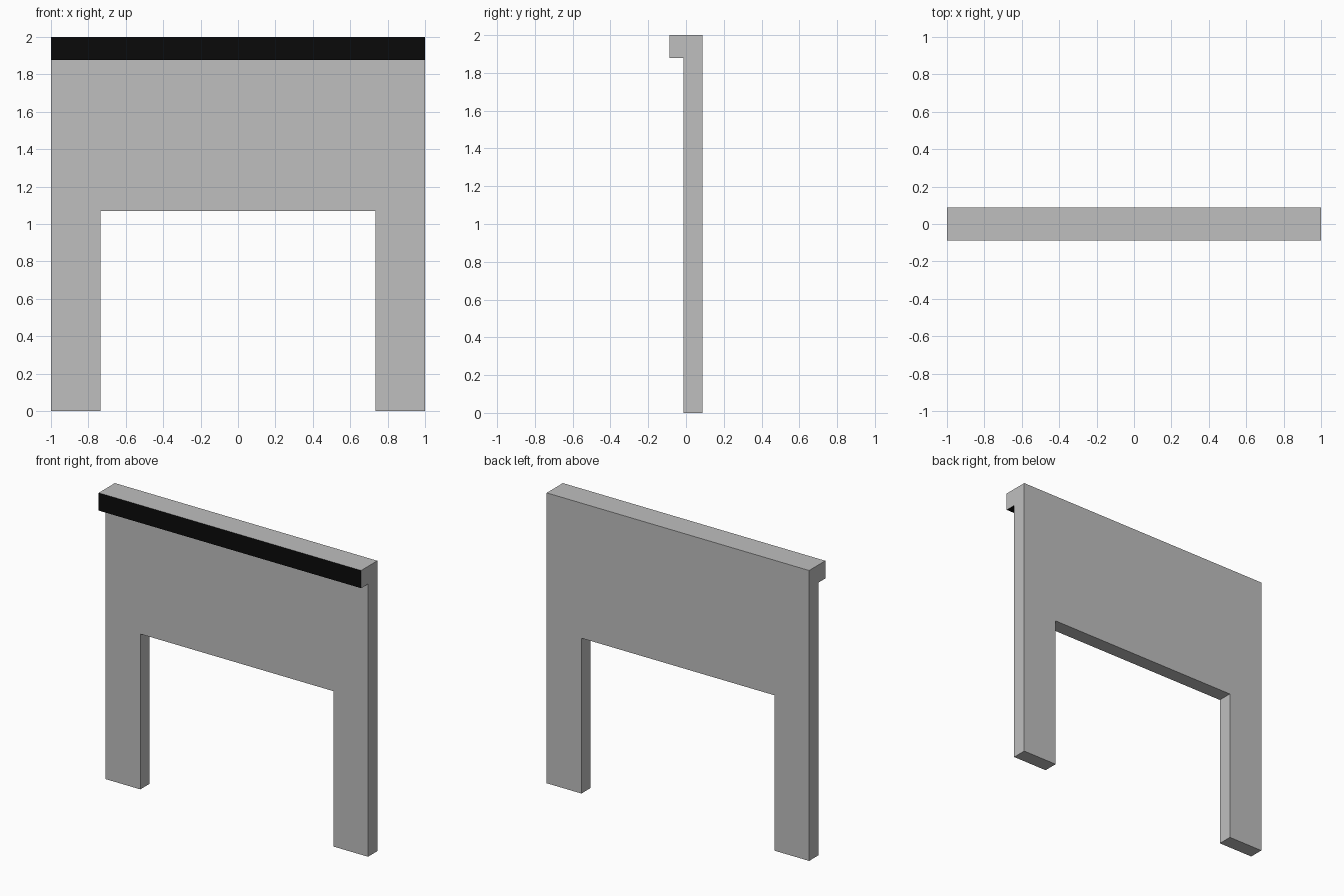
import bpy
import bmesh
from mathutils import Vector

cube = bpy.data.objects.get("Cube")
if cube:
    bpy.data.objects.remove(cube, do_unlink=True)

HALF, HEIGHT = 1.0, 2.0
OPEN_HALF, OPEN_TOP = 0.735, 1.07
FRONT, BACK = -0.013, 0.088
LIP_FRONT, LIP_BOTTOM = -0.088, 1.878


def make_material(name, value):
    mat = bpy.data.materials.new(name)
    mat.use_nodes = True
    color = (value, value, value, 1.0)
    mat.diffuse_color = color
    mat.node_tree.nodes["Principled BSDF"].inputs["Base Color"].default_value = color
    return mat


def extrude(bm, face, dy):
    result = bmesh.ops.extrude_face_region(bm, geom=[face])
    verts = [g for g in result["geom"] if isinstance(g, bmesh.types.BMVert)]
    bmesh.ops.translate(bm, verts=verts, vec=Vector((0, dy, 0)))


# Board with two legs, from an arch-shaped outline
bm = bmesh.new()
right_side = [(HALF, HEIGHT), (HALF, 0), (OPEN_HALF, 0), (OPEN_HALF, OPEN_TOP)]
outline = right_side + [(-x, z) for x, z in reversed(right_side)]
board = bm.faces.new([bm.verts.new((x, FRONT, z)) for x, z in outline])
extrude(bm, board, BACK - FRONT)
bmesh.ops.recalc_face_normals(bm, faces=bm.faces)

# Overhanging lip along the top of the front
bmesh.ops.bisect_plane(bm, geom=bm.verts[:] + bm.edges[:] + bm.faces[:],
                       plane_co=(0, 0, LIP_BOTTOM), plane_no=(0, 0, 1))
strip = next(f for f in bm.faces if f.normal.y < -0.9
             and f.calc_center_median().z > LIP_BOTTOM)
extrude(bm, strip, LIP_FRONT - FRONT)
bmesh.ops.recalc_face_normals(bm, faces=bm.faces)

# Black on the lip's front and underside
for face in bm.faces:
    on_lip = face.calc_center_median().y < FRONT - 0.01
    if on_lip and (face.normal.y < -0.9 or face.normal.z < -0.9):
        face.material_index = 1

# Merge flat neighbours left by the cut
bmesh.ops.dissolve_limit(bm, angle_limit=0.01, verts=bm.verts[:],
                         edges=bm.edges[:], delimit={'MATERIAL'})

mesh = bpy.data.meshes.new("arched_panel")
bm.to_mesh(mesh)
bm.free()
mesh.materials.append(make_material("light_grey", 0.52))
mesh.materials.append(make_material("black", 0.003))
panel = bpy.data.objects.new("arched_panel", mesh)
bpy.context.collection.objects.link(panel)
